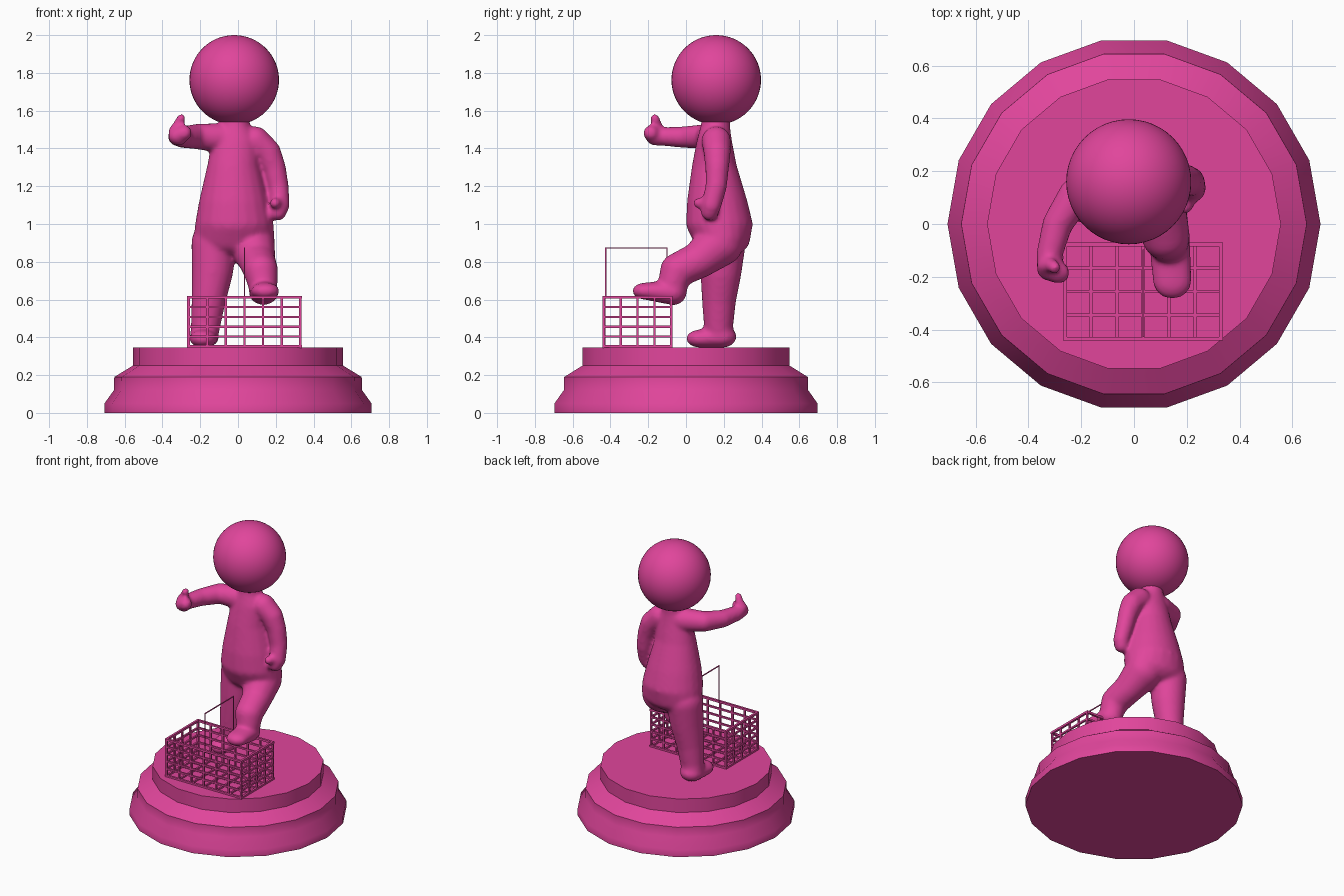
import bpy, bmesh, math
from mathutils import Vector

if "Cube" in bpy.data.objects:
    bpy.data.objects.remove(bpy.data.objects["Cube"], do_unlink=True)

pink = bpy.data.materials.new("pink")
pink.use_nodes = True
COLOUR = (0.75, 0.06, 0.33, 1)
pink.diffuse_color = COLOUR
pink.node_tree.nodes["Principled BSDF"].inputs["Base Color"].default_value = COLOUR


def make_object(name, bm, smooth_angle=None):
    bmesh.ops.recalc_face_normals(bm, faces=bm.faces)
    mesh = bpy.data.meshes.new(name)
    bm.to_mesh(mesh)
    bm.free()
    mesh.materials.append(pink)
    obj = bpy.data.objects.new(name, mesh)
    bpy.context.collection.objects.link(obj)
    if smooth_angle:
        bpy.ops.object.select_all(action='DESELECT')
        obj.select_set(True)
        bpy.context.view_layer.objects.active = obj
        bpy.ops.object.shade_smooth_by_angle(angle=math.radians(smooth_angle))
    return obj


# Stepped pedestal: an 18-sided turned profile
SIDES = 18
bm = bmesh.new()
rings = []
for r, z in [(.707, 0), (.707, .05), (.657, .12), (.655, .19), (.557, .25), (.557, .347)]:
    rings.append([bm.verts.new((r * math.cos(math.tau * i / SIDES),
                                r * math.sin(math.tau * i / SIDES), z)) for i in range(SIDES)])
for low, high in zip(rings, rings[1:]):
    for i in range(SIDES):
        j = (i + 1) % SIDES
        bm.faces.new((low[i], low[j], high[j], high[i]))
bm.faces.new(rings[0])
bm.faces.new(rings[-1])
make_object("pedestal", bm, 45)

# Head
bm = bmesh.new()
bmesh.ops.create_uvsphere(bm, u_segments=48, v_segments=32, radius=.237)
bmesh.ops.translate(bm, verts=bm.verts, vec=(-.02, .16, 1.763))
make_object("head", bm, 60)

# Unit ball used for every rounded joint
ball = bmesh.new()
bmesh.ops.create_icosphere(ball, subdivisions=3, radius=1)
BALL = [v.co.copy() for v in ball.verts]
ball.free()


def limb(bm, joints):
    """Chain of hulls between ellipsoids given as x, y, z, rx, (ry, rz)."""
    for pair in zip(joints, joints[1:]):
        verts = []
        for x, y, z, *rad in pair:
            rx, ry, rz = rad if len(rad) == 3 else rad * 3
            verts += [bm.verts.new((x + p.x * rx, y + p.y * ry, z + p.z * rz)) for p in BALL]
        bmesh.ops.convex_hull(bm, input=verts)
        bmesh.ops.delete(bm, geom=[v for v in bm.verts if not v.link_faces], context='VERTS')


bm = bmesh.new()
# Neck and pear-shaped torso
limb(bm, [(-.015, .16, 1.58, .075), (-.015, .155, 1.5, .08), (-.015, .15, 1.43, .125, .095, .07),
          (-.025, .15, 1.3, .14, .12, .08), (-.022, .165, 1.12, .185, .16, .08),
          (-.02, .177, 1.0, .208, .177, .1), (-.02, .19, .92, .215, .15, .1)])
# Right arm stretched forward, with fist and raised thumb
limb(bm, [(-.08, .15, 1.455, .08), (-.22, .11, 1.463, .067), (-.29, 0, 1.46, .058),
          (-.322, -.12, 1.463, .05), (-.315, -.165, 1.465, .05)])
limb(bm, [(-.325, -.17, 1.465, .045), (-.285, -.185, 1.482, .042)])
limb(bm, [(-.335, -.16, 1.49, .034), (-.315, -.155, 1.53, .027), (-.3, -.165, 1.56, .025)])
# Left arm hanging, with curled hand and thumb
limb(bm, [(.09, .16, 1.44, .078), (.155, .165, 1.38, .072), (.19, .165, 1.3, .063),
          (.212, .16, 1.2, .057), (.222, .135, 1.1, .052), (.21, .125, 1.065, .048),
          (.18, .12, 1.055, .032)])
limb(bm, [(.21, .11, 1.11, .035), (.195, .065, 1.11, .028)])
# Right leg, standing
limb(bm, [(-.125, .195, .9, .122), (-.135, .185, .75, .11), (-.155, .175, .6, .091),
          (-.172, .172, .46, .078), (-.178, .18, .42, .075)])
limb(bm, [(-.178, .188, .402, .078, .08, .058), (-.185, .075, .393, .072, .075, .048)])
# Left leg, bent, with the foot raised on the basket rim
limb(bm, [(.07, .18, .9, .125), (.1, .07, .81, .098), (.12, -.045, .755, .092),
          (.13, -.068, .69, .08), (.135, -.065, .64, .07)])
limb(bm, [(.135, -.07, .637, .078, .07, .066), (.145, -.215, .645, .075, .07, .045)])

# Fuse the figure into one soft skin
body = make_object("body", bm)
remesh = body.modifiers.new("fuse", 'REMESH')
remesh.mode = 'VOXEL'
remesh.voxel_size = .011
remesh.use_smooth_shade = True
soften = body.modifiers.new("soften", 'SMOOTH')
soften.factor = .5
soften.iterations = 10


def bar(bm, a, b, width):
    """Square bar along one axis between a and b."""
    a, b = Vector(a), Vector(b)
    size = [abs(d) + width for d in b - a]
    verts = bmesh.ops.create_cube(bm, size=1)["verts"]
    bmesh.ops.scale(bm, verts=verts, vec=size)
    bmesh.ops.translate(bm, verts=verts, vec=(a + b) / 2)


def steps(low, high, count):
    return [low + (high - low) * i / count for i in range(count + 1)]


# Wire basket: walls and floor of crossing bars
X0, X1, Y0, Y1, Z0, Z1 = -.262, .33, -.435, -.078, .352, .612
bm = bmesh.new()
xs, ys, zs = steps(X0, X1, 6), steps(Y0, Y1, 4), steps(Z0, Z1, 5)
for x in xs:
    w = .015 if x in (X0, X1) else .012
    bar(bm, (x, Y0, Z0), (x, Y1, Z0), w)
    for y in (Y0, Y1):
        bar(bm, (x, y, Z0), (x, y, Z1), w)
for y in ys:
    bar(bm, (X0, y, Z0), (X1, y, Z0), .012)
    for x in (X0, X1):
        bar(bm, (x, y, Z0), (x, y, Z1), .012)
for z in zs:
    w = .015 if z in (Z0, Z1) else .012
    for y in (Y0, Y1):
        bar(bm, (X0, y, z), (X1, y, z), w)
    for x in (X0, X1):
        bar(bm, (x, Y0, z), (x, Y1, z), w)
make_object("basket", bm)

# Thin upright handle over the basket
bm = bmesh.new()
TOP, HX, H0, H1 = .873, .035, -.425, -.1
bar(bm, (HX, H0, Z1), (HX, H0, TOP), .006)
bar(bm, (HX, H1, Z1), (HX, H1, TOP), .006)
bar(bm, (HX, H0, TOP), (HX, H1, TOP), .006)
make_object("basket_handle", bm)
